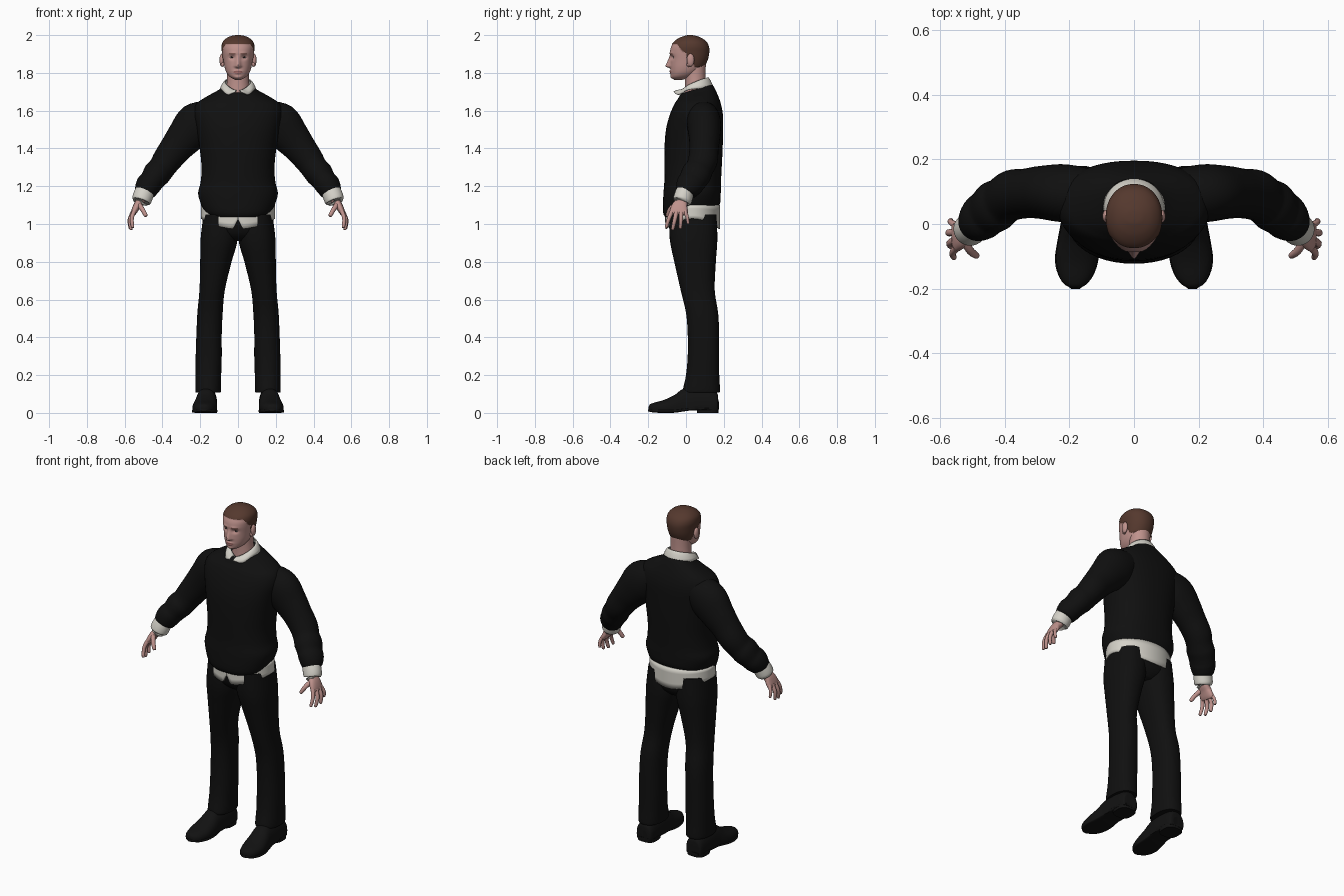
import bpy, bmesh, math
from mathutils import Vector

def material(name, rgb):
    m = bpy.data.materials.new(name)
    m.diffuse_color = (*rgb, 1)
    return m

BLACK = material("black cloth", (0.005, 0.005, 0.005))
SHOE = material("black leather", (0.006, 0.006, 0.006))
WHITE = material("off white shirt", (0.66, 0.64, 0.58))
SKIN = material("skin", (0.52, 0.29, 0.265))
HAIR = material("brown hair", (0.09, 0.04, 0.027))
LIPS = material("lips", (0.36, 0.15, 0.14))
BROW = material("eyebrow", (0.25, 0.12, 0.10))
EYE = material("eye white", (0.5, 0.46, 0.44))
IRIS = material("dark iris", (0.03, 0.02, 0.02))

def finish(name, bm, mats, mirror=False, thick=0, angle=50):
    bmesh.ops.recalc_face_normals(bm, faces=bm.faces[:])
    me = bpy.data.meshes.new(name)
    bm.to_mesh(me)
    bm.free()
    ob = bpy.data.objects.new(name, me)
    bpy.context.collection.objects.link(ob)
    for m in mats:
        me.materials.append(m)
    if thick:
        s = ob.modifiers.new("thickness", 'SOLIDIFY')
        s.thickness, s.offset = thick, 0
    if mirror:
        ob.modifiers.new("mirror", 'MIRROR')
    bpy.context.view_layer.objects.active = ob
    ob.select_set(True)
    bpy.ops.object.shade_smooth_by_angle(angle=math.radians(angle))
    ob.select_set(False)
    return ob

def spline(secs, sub):
    """Smooth interpolation through a list of equal-length tuples."""
    out = []
    for i in range(len(secs) - 1):
        p0, p1, p2, p3 = (secs[max(0, min(len(secs) - 1, i + k))] for k in (-1, 0, 1, 2))
        for s in range(sub):
            t = s / sub
            out.append([0.5 * (2 * b + (c - a) * t + (2 * a - 5 * b + 4 * c - d) * t * t
                               + (3 * b - a - 3 * c + d) * t ** 3)
                        for a, b, c, d in zip(p0, p1, p2, p3)])
    return out + [list(secs[-1])]

def loft_mesh(secs, n=32, sub=4, p=2.0, ref=None, floor=None):
    """Sections are (x, y, z, radius_u, radius_v[, tilt]); ref=None keeps rings level."""
    rows = spline([tuple(s) + (0,) * (6 - len(s)) for s in secs], sub)
    bm = bmesh.new()
    rings = []
    for i, (x, y, z, a, b, tilt) in enumerate(rows):
        u, v = Vector((1, 0, 0)), Vector((0, 1, 0))
        if ref:
            t = Vector(rows[min(i + 1, len(rows) - 1)][:3]) - Vector(rows[max(i - 1, 0)][:3])
            t.normalize()
            u = Vector(ref)
            u = (u - t * u.dot(t)).normalized()
            v = t.cross(u)
        ring = []
        for k in range(n):
            c, s = math.cos(2 * math.pi * k / n), math.sin(2 * math.pi * k / n)
            cu = math.copysign(abs(c) ** (2 / p), c) * a
            sv = math.copysign(abs(s) ** (2 / p), s) * b
            co = Vector((x, y, z)) + u * cu + v * sv + Vector((0, 0, tilt * sv))
            if floor is not None:
                co.z = max(co.z, floor)
            ring.append(bm.verts.new(co))
        rings.append(ring)
    for r, q in zip(rings, rings[1:]):
        for k in range(n):
            bm.faces.new((r[k], r[(k + 1) % n], q[(k + 1) % n], q[k]))
    bm.faces.new(rings[0])
    bm.faces.new(rings[-1])
    return bm

def loft(name, secs, mat, mirror=False, **kw):
    return finish(name, loft_mesh(secs, **kw), [mat], mirror)

def band(name, fn, lo, hi, mat, n=96, rows=4):
    """Open cloth strip around the body, fn(angle from front, 0..1 downward)."""
    bm = bmesh.new()
    g = [[bm.verts.new(fn(math.radians(lo + (hi - lo) * k / n), j / rows))
          for k in range(n + 1)] for j in range(rows + 1)]
    for j in range(rows):
        for k in range(n):
            bm.faces.new((g[j][k], g[j][k + 1], g[j + 1][k + 1], g[j + 1][k]))
    return finish(name, bm, [mat], thick=0.006)

# Sweater body and sleeves
loft("sweater_body", [
    (0, .03, 1.062, .172, .138, .2), (0, .03, 1.09, .19, .152, .17), (0, .032, 1.16, .211, .152, .05),
    (0, .035, 1.22, .198, .15), (0, .037, 1.3, .193, .152), (0, .04, 1.4, .203, .154),
    (0, .045, 1.5, .22, .151), (0, .055, 1.58, .235, .14), (0, .062, 1.635, .222, .123),
    (0, .062, 1.67, .172, .107, .1), (0, .06, 1.70, .113, .092, .2), (0, .06, 1.715, .088, .08, .28)],
    BLACK, n=48, p=2.3)
loft("sleeve", [
    (.14, .085, 1.575, .085, .085), (.215, .095, 1.53, .09, .115), (.28, .098, 1.46, .083, .099),
    (.33, .095, 1.40, .077, .085), (.375, .09, 1.34, .078, .077), (.405, .072, 1.295, .074, .071),
    (.43, .055, 1.265, .08, .073), (.455, .035, 1.23, .074, .065), (.475, .018, 1.205, .072, .066),
    (.492, .0, 1.172, .058, .057), (.497, -.005, 1.16, .045, .045)],
    BLACK, True, ref=(0, 1, 0))

# Shirt parts that show: cuffs, tail, collar
loft("shirt_cuff", [(.488, .0, 1.185, .047, .05), (.502, -.012, 1.15, .05, .053),
                    (.512, -.02, 1.122, .049, .05), (.513, -.021, 1.119, .038, .038)],
     WHITE, True, ref=(0, 1, 0))

def tail(a, v):
    bottom = 1.028 - .055 * math.cos(a) ** 2
    x = math.sin(a) * .192
    if math.cos(a) > 0 and abs(x) < .025:
        bottom += .05 * (1 - abs(x) / .025)
    return x, .035 - math.cos(a) * .142, 1.1 + (bottom - 1.1) * v
band("shirt_tail", tail, 0, 360, WHITE, n=120)

def collar(a, v):
    c, h = math.cos(a), math.sin(a / 2)
    top = Vector((math.sin(a) * .068, .05 - c * .066, 1.695 + .08 * h))
    tip = math.exp(-((math.degrees(min(a, 2 * math.pi - a)) - 36) / 20) ** 2)
    low = Vector((math.sin(a) * .093, .052 - c * (.09 + .028 * max(0, c)), 1.70 + .022 * h - .022 * tip))
    return top.lerp(low, v) + Vector((0, 0, .008 * math.sin(math.pi * v)))
band("shirt_collar", collar, 8, 352, WHITE)

# Trousers
loft("trouser_hips", [(0, .035, 1.09, .178, .128), (0, .036, 1.0, .187, .129),
                      (0, .04, .945, .15, .115), (0, .045, .91, .07, .08)], BLACK, n=40, p=2.3)
loft("trouser_leg", [
    (.095, .036, 1.05, .088, .125), (.1, .04, .92, .098, .126), (.117, .048, .8, .083, .11),
    (.137, .062, .65, .067, .09), (.148, .085, .53, .067, .085), (.153, .092, .42, .067, .083),
    (.155, .092, .3, .069, .083), (.157, .088, .2, .068, .088), (.158, .082, .125, .068, .098),
    (.158, .082, .108, .066, .096)], BLACK, True, n=36, p=2.3)

# Shoes with sole and heel
loft("shoe", [
    (.165, .17, .04, .03, .03), (.165, .16, .04, .05, .07), (.166, .08, .04, .056, .095),
    (.168, .0, .035, .057, .095), (.172, -.05, .03, .062, .068), (.178, -.11, .025, .064, .045),
    (.181, -.165, .022, .05, .033), (.181, -.19, .022, .03, .024), (.181, -.198, .022, .01, .01)],
    SHOE, True, p=2.3, ref=(1, 0, 0), floor=.014)
loft("shoe_sole", [
    (.165, .172, .02, .035, .007), (.166, .13, .02, .055, .007), (.168, .03, .02, .055, .007),
    (.173, -.06, .01, .065, .009), (.179, -.12, .009, .066, .009), (.181, -.17, .011, .048, .009),
    (.181, -.2, .015, .014, .007)], SHOE, True, p=4, ref=(1, 0, 0), floor=0)
loft("shoe_heel", [(.165, .115, 0, .054, .056), (.165, .115, .022, .055, .057)], SHOE, True, p=3, sub=1)

# Hands
loft("palm", [
    (.503, -.012, 1.16, .032, .027), (.518, -.022, 1.12, .032, .023), (.535, -.033, 1.095, .042, .02),
    (.55, -.038, 1.065, .048, .016), (.556, -.04, 1.05, .042, .01)], SKIN, True, n=24, p=2.4, ref=(0, 1, 0))
fingers = {
    "index_finger": ((.549, -.073, 1.07), (.562, -.09, 1.03), (.558, -.104, .985), .0105),
    "middle_finger": ((.554, -.05, 1.065), (.571, -.06, 1.02), (.566, -.07, .974), .011),
    "ring_finger": ((.555, -.026, 1.065), (.574, -.027, 1.022), (.571, -.03, .98), .0105),
    "little_finger": ((.552, -.004, 1.07), (.568, .006, 1.035), (.567, .011, 1.004), .009),
    "thumb": ((.53, -.045, 1.11), (.508, -.082, 1.08), (.488, -.098, 1.045), .0125)}
for name, (a, b, c, r) in fingers.items():
    end = tuple(q + (q - p) * .12 for p, q in zip(b, c))
    loft(name, [(*a, r * 1.15, r * 1.15), (*b, r, r), (*c, r * .8, r * .8), (*end, r * .2, r * .2)],
         SKIN, True, n=14, ref=(0, 1, 0.1))

# Neck
loft("neck", [(0, .055, 1.69, .066, .062), (0, .05, 1.74, .06, .056),
              (0, .048, 1.79, .057, .056), (0, .045, 1.85, .058, .06)], SKIN)

# Head: rings given as height, front, back, half width, then sculpted features
profile = [(1.763, -.06, -.02, .015), (1.778, -.077, .03, .042), (1.80, -.081, .065, .06),
           (1.83, -.083, .093, .071), (1.87, -.083, .113, .078), (1.91, -.085, .121, .083),
           (1.94, -.078, .119, .085), (1.965, -.062, .106, .078), (1.985, -.034, .08, .057),
           (1.997, -.002, .047, .028), (2.0, .015, .028, .004)]
bm = loft_mesh([(0, (f + b) / 2, z, w, (b - f) / 2) for z, f, b, w in profile], n=96, sub=9, p=2.15)

def bump(x, cx, sx, z, cz, sz):
    return math.exp(-((x - cx) / sx) ** 2 - ((z - cz) / sz) ** 2)

def hairline(y):
    pts = [(-1, 1.953), (-.045, 1.951), (-.02, 1.915), (0, 1.905), (.006, 1.875),
           (.032, 1.872), (.045, 1.832), (1, 1.83)]
    for (y0, z0), (y1, z1) in zip(pts, pts[1:]):
        if y <= y1:
            return z0 + (z1 - z0) * (y - y0) / (y1 - y0)

for v in bm.verts:
    x, y, z = abs(v.co.x), v.co.y, v.co.z
    if y < -.02:
        ramp = (1.895 - z) / .06 if z > 1.835 else (z - 1.822) / .013
        v.co.y -= .027 * max(0, ramp) * math.exp(-(x / (.009 + .006 * max(0, ramp))) ** 2)
        v.co.y += .011 * bump(x, .031, .016, z, 1.882, .011)        # eye sockets
        v.co.y -= .004 * bump(x, .028, .02, z, 1.903, .008)         # brow ridge
        v.co.y -= .006 * bump(x, 0, .022, z, 1.809, .005)           # upper lip
        v.co.y -= .006 * bump(x, 0, .018, z, 1.798, .005)           # lower lip
        v.co.y -= .005 * bump(x, 0, .02, z, 1.774, .01)             # chin
    if z > hairline(y):
        out = Vector((v.co.x, y - .017, 0))
        v.co += out.normalized() * .0025
for f in bm.faces:
    c = f.calc_center_median()
    x = abs(c.x)
    if c.z > hairline(c.y):
        f.material_index = 1
    elif c.y < -.04 and abs(c.z - 1.804) < .0085 * (1 - (x / .027) ** 2):
        f.material_index = 2
    elif c.y < -.04 and .013 < x < .048 and abs(c.z - 1.903 + (x - .03) ** 2 * 8) < .0035:
        f.material_index = 3
finish("head", bm, [SKIN, HAIR, LIPS, BROW], angle=60)

def ball(name, loc, scale, mats, rule=None):
    bm = bmesh.new()
    bmesh.ops.create_uvsphere(bm, u_segments=24, v_segments=16, radius=1)
    for v in bm.verts:
        v.co = Vector(loc) + Vector(p * q for p, q in zip(v.co, scale))
    if rule:
        for f in bm.faces:
            f.material_index = int(rule(f.calc_center_median() - Vector(loc)))
    finish(name, bm, mats, True)

# Eyes and ears
ball("eye", (.031, -.0585, 1.882), (.013, .0115, .0065), [EYE, IRIS],
     lambda d: d.y < 0 and abs(d.x) < .0055)
ball("ear", (.086, .024, 1.868), (.012, .02, .034), [SKIN])
ball("ear_lobe", (.081, .014, 1.845), (.009, .011, .013), [SKIN])
